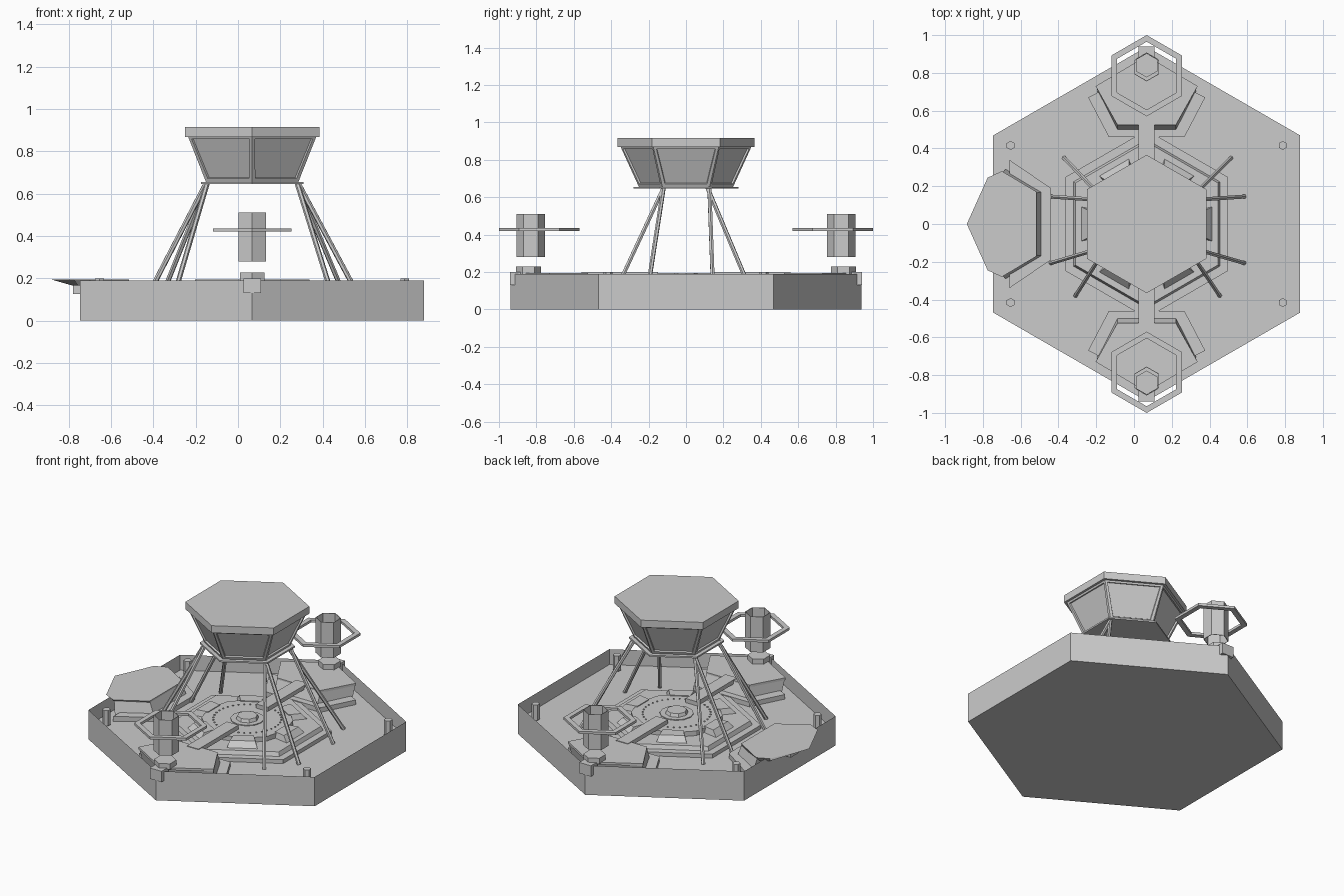
import bpy, bmesh
from math import sin, cos, pi, radians, sqrt
from mathutils import Vector, Matrix

if "Cube" in bpy.data.objects:
    bpy.data.objects.remove(bpy.data.objects["Cube"])

CX = 0.067      # centre of the hexagon
FLOOR = 0.09    # sunken floor height
DECK = 0.195    # pad height


def finish(name, bm, recalc=True):
    if recalc:
        bmesh.ops.recalc_face_normals(bm, faces=bm.faces)
    me = bpy.data.meshes.new(name)
    bm.to_mesh(me)
    bm.free()
    ob = bpy.data.objects.new(name, me)
    bpy.context.collection.objects.link(ob)
    return ob


def ngon(r, n=6, cx=CX, cy=0.0, turn=pi / 2):
    return [(cx + r * cos(turn + 2 * pi * i / n), cy + r * sin(turn + 2 * pi * i / n)) for i in range(n)]


def loft(bm, low, z0, high, z1, caps=True):
    a = [bm.verts.new((x, y, z0)) for x, y in low]
    b = [bm.verts.new((x, y, z1)) for x, y in high]
    n = len(a)
    sides = [bm.faces.new((a[i], a[(i + 1) % n], b[(i + 1) % n], b[i])) for i in range(n)]
    top = None
    if caps:
        bm.faces.new(a[::-1])
        top = bm.faces.new(b)
    return sides, top


def solid(name, low, z0, high, z1):
    bm = bmesh.new()
    loft(bm, low, z0, high, z1)
    return finish(name, bm)


def prism(name, pts, z0, z1):
    return solid(name, pts, z0, pts, z1)


def rect(x0, x1, y0, y1):
    return [(x0, y0), (x1, y0), (x1, y1), (x0, y1)]


def flip(pts, s):
    return [(x, y * s) for x, y in pts]


# Basin: solid hexagon with a sunken floor inside a thick rim
bm = bmesh.new()
sides, top = loft(bm, ngon(0.938), 0, ngon(0.938), 0.19)
bmesh.ops.inset_individual(bm, faces=[top], thickness=0.09)
f = bmesh.ops.extrude_discrete_faces(bm, faces=[top])["faces"][0]
bmesh.ops.translate(bm, verts=f.verts[:], vec=(0, 0, FLOOR - 0.19))
finish("basin", bm)

# Corner bolts on the rim
for i in (1, 2, 4, 5):
    x, y = ngon(0.832)[i]
    prism("rim_bolt", ngon(0.024, 6, x, y), 0.1, 0.2)

# Stepped centre platform
prism("platform_lower", ngon(0.497), FLOOR, 0.115)
solid("platform_middle", ngon(0.447), 0.115, ngon(0.435), 0.14)
prism("platform_disc", ngon(0.27, 12), 0.14, 0.17)
prism("centre_collar", ngon(0.1, 12), 0.17, 0.175)
solid("centre_button", ngon(0.07, 8), 0.17, ngon(0.06, 8), 0.195)

# Sloped blocks around the platform and a ring of studs
bm = bmesh.new()
for i in range(6):
    a = i * pi / 3

    def turn(pts):
        return [(CX + u * cos(a) - v * sin(a), u * sin(a) + v * cos(a)) for u, v in pts]
    loft(bm, turn([(0.24, -0.07), (0.345, -0.09), (0.345, 0.09), (0.24, 0.07)]), 0.14,
         turn([(0.24, -0.06), (0.315, -0.075), (0.315, 0.075), (0.24, 0.06)]), 0.175)
finish("platform_blocks", bm)
bm = bmesh.new()
for x, y in ngon(0.2, 36):
    p = ngon(0.005, 6, x, y)
    loft(bm, p, 0.17, p, 0.175)
finish("platform_studs", bm)

# Landing pad hanging over the left wall
pad = [(-0.885, 0), (-0.775, -0.245), (-0.7, -0.28), (-0.515, -0.17), (-0.515, 0.17), (-0.7, 0.28), (-0.775, 0.245)]
under = [(-0.78, 0), (-0.755, -0.22), (-0.7, -0.25), (-0.515, -0.16), (-0.515, 0.16), (-0.7, 0.25), (-0.755, 0.22)]
solid("left_pad", under, 0.165, pad, DECK)
solid("left_pad_base", [(-0.68, -0.29), (-0.48, -0.17), (-0.48, 0.17), (-0.68, 0.29)], FLOOR,
      [(-0.7, -0.27), (-0.515, -0.165), (-0.515, 0.165), (-0.7, 0.27)], 0.185)
prism("left_pad_step", [(-0.66, -0.34), (-0.44, -0.19), (-0.44, 0.19), (-0.66, 0.34)], FLOOR, 0.12)
prism("left_bracket", rect(-0.78, -0.74, -0.04, 0.04), 0.125, 0.19)

# Front and back pads with bridge, floating lantern and ring
for s, side in ((-1, "front"), (1, "back")):
    prism(side + "_pad", flip([(CX - 0.27, 0.73), (CX - 0.155, 0.525), (CX + 0.155, 0.525),
                               (CX + 0.27, 0.73), (CX, 0.89)], s), 0.18, DECK)
    solid(side + "_pad_base", flip([(CX - 0.26, 0.7), (CX - 0.155, 0.49), (CX + 0.155, 0.49),
                                    (CX + 0.26, 0.7), (CX, 0.85)], s), FLOOR,
          flip([(CX - 0.265, 0.73), (CX - 0.155, 0.525), (CX + 0.155, 0.525),
                (CX + 0.265, 0.73), (CX, 0.87)], s), 0.185)
    prism(side + "_pad_step", flip([(CX - 0.31, 0.67), (CX - 0.2, 0.46), (CX + 0.2, 0.46),
                                    (CX + 0.31, 0.67), (CX, 0.83)], s), FLOOR, 0.12)
    prism(side + "_bridge", flip(rect(CX - 0.042, CX + 0.042, 0.15, 0.56), s), 0.172, 0.199)
    prism(side + "_lantern_socket", ngon(0.066, 6, CX, 0.842 * s), 0.19, 0.228)
    prism(side + "_bracket", flip(rect(CX - 0.042, CX + 0.042, 0.87, 0.94), s), 0.13, 0.2)

    bm = bmesh.new()
    tube = ngon(0.075, 6, CX, 0.83 * s)
    loft(bm, tube, 0.28, tube, 0.51, caps=False)
    shell = finish(side + "_lantern", bm)
    mod = shell.modifiers.new("thickness", "SOLIDIFY")
    mod.thickness = 0.004
    mod.offset = -1

    bm = bmesh.new()
    rings = [[bm.verts.new((x, y, z)) for x, y in ngon(r, 6, CX, 0.785 * s)]
             for r, z in ((0.215, 0.42), (0.215, 0.436), (0.18, 0.436), (0.18, 0.42))]
    for k in range(4):
        p, q = rings[k], rings[(k + 1) % 4]
        for i in range(6):
            j = (i + 1) % 6
            bm.faces.new((p[i], p[j], q[j], q[i]))
    finish(side + "_lantern_ring", bm)

# Slanted tower legs: four per side, mirrored across the centre
legs = [(-0.44, 0.145, -0.15, 0.125), (-0.37, 0.35, -0.145, 0.115),
        (-0.44, -0.207, -0.15, -0.12), (-0.31, -0.38, -0.145, -0.12)]
for x0, y0, x1, y1 in legs:
    for m in (0, 1):
        xa, xb = (x0, x1) if not m else (2 * CX - x0 + 0.01, 2 * CX - x1)
        p, q = Vector((xa, y0, FLOOR)), Vector((xb, y1, 0.65))
        d = q - p
        bm = bmesh.new()
        mat = Matrix.Translation((p + q) / 2) @ d.to_track_quat("Z", "Y").to_matrix().to_4x4()
        bmesh.ops.create_cone(bm, cap_ends=True, segments=6, radius1=0.012, radius2=0.012,
                              depth=d.length, matrix=mat)
        finish("right_leg" if m else "left_leg", bm)

# Cabin: floor ring, flared body with recessed windows, flat roof
prism("cabin_floor_ring", ngon(0.28), 0.645, 0.655)
bm = bmesh.new()
sides, top = loft(bm, ngon(0.252), 0.655, ngon(0.35), 0.87)
bmesh.ops.recalc_face_normals(bm, faces=bm.faces)
bmesh.ops.inset_individual(bm, faces=sides, thickness=0.022)
bmesh.ops.inset_individual(bm, faces=sides, thickness=0.003, depth=-0.01)
finish("cabin", bm, recalc=False)
prism("cabin_roof", ngon(0.366), 0.868, 0.915)
